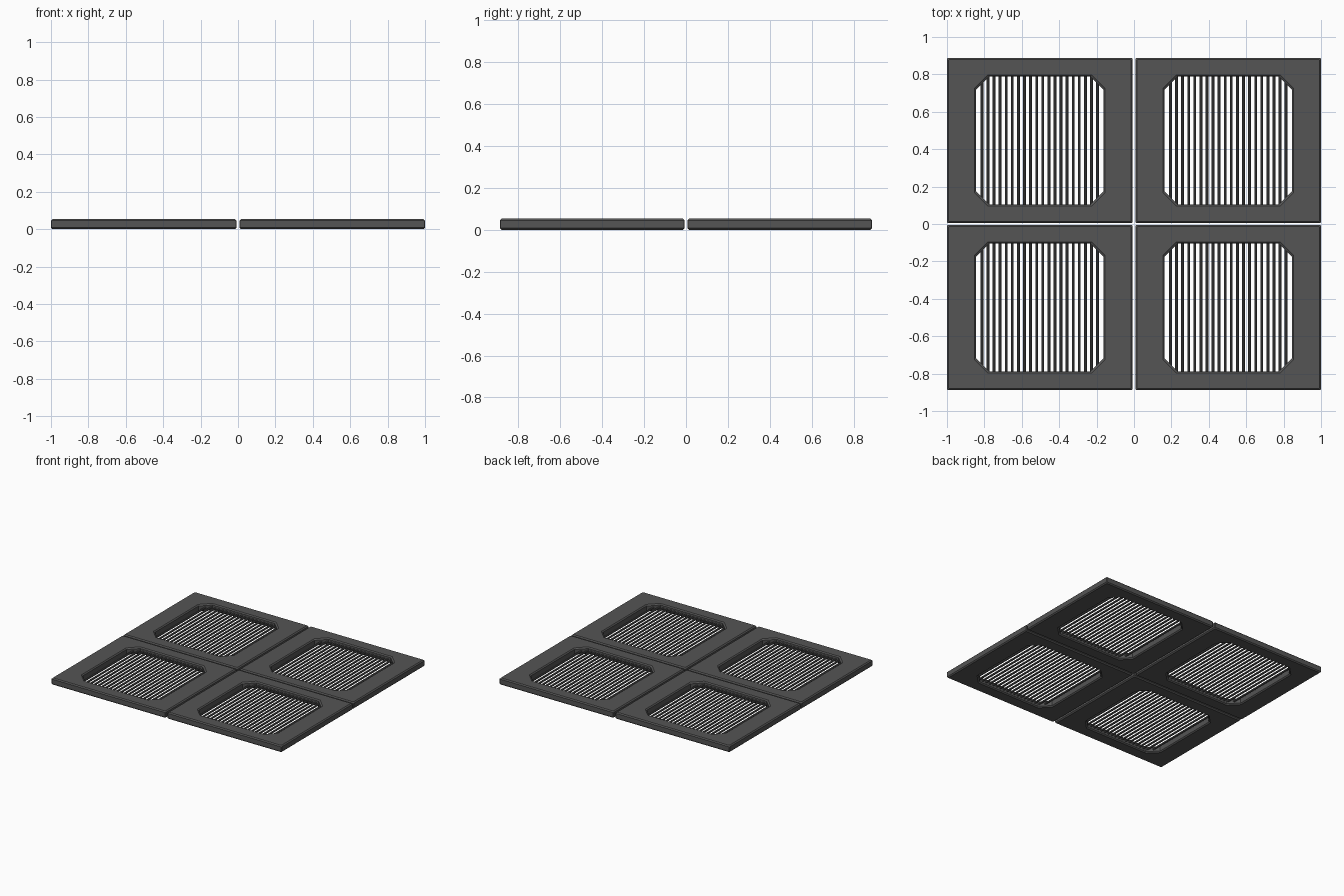
import bpy, bmesh, math
from mathutils import Matrix

cube = bpy.data.objects.get("Cube")
if cube:
    bpy.data.objects.remove(cube, do_unlink=True)

TILE_X, TILE_Y, HEIGHT = 0.992, 0.882, 0.053
HOLE_X, HOLE_Y, CORNER = 0.684, 0.684, 0.072
BARS, BAR_RADIUS = 20, 0.0075

metal = bpy.data.materials.new("dark_grey_metal")
metal.use_nodes = True
grey = (0.09, 0.09, 0.09, 1)
metal.diffuse_color = grey
metal.node_tree.nodes["Principled BSDF"].inputs["Base Color"].default_value = grey


def octagon(w, d, c):
    """Rectangle outline with clipped corners, anticlockwise."""
    x, y = w / 2, d / 2
    return [(x, y - c), (x - c, y), (c - x, y), (-x, y - c),
            (-x, c - y), (c - x, -y), (x - c, -y), (x, c - y)]


def make_object(name, bm, location):
    bmesh.ops.recalc_face_normals(bm, faces=bm.faces)
    mesh = bpy.data.meshes.new(name)
    bm.to_mesh(mesh)
    bm.free()
    mesh.materials.append(metal)
    obj = bpy.data.objects.new(name, mesh)
    obj.location = location
    bpy.context.collection.objects.link(obj)
    return obj


def frame(name, location):
    """Square tile with a clipped-corner opening and softened edges."""
    b = 0.008
    # Closed cross-section: (inset from each rim, height, is_inner)
    section = [(b, 0, False), (0, b, False), (0, HEIGHT - b, False), (b, HEIGHT, False),
               (b, HEIGHT, True), (0, HEIGHT - b, True), (0, b, True), (b, 0, True)]
    bm = bmesh.new()
    loops = []
    for inset, z, inner in section:
        if inner:
            pts = octagon(HOLE_X + 2 * inset, HOLE_Y + 2 * inset, CORNER)
        else:
            pts = octagon(TILE_X - 2 * inset, TILE_Y - 2 * inset, 0.004)
        loops.append([bm.verts.new((x, y, z)) for x, y in pts])
    for a, c in zip(loops, loops[1:] + loops[:1]):
        for i in range(8):
            j = (i + 1) % 8
            bm.faces.new((a[i], a[j], c[j], c[i]))
    return make_object(name, bm, location)


def grille(name, location):
    """Row of thin parallel rods, shortened at the clipped corners."""
    bm = bmesh.new()
    pitch = HOLE_X / (BARS + 1)
    for i in range(BARS):
        x = (i + 1) * pitch - HOLE_X / 2
        clip = max(0, CORNER - (HOLE_X / 2 - abs(x)))
        length = HOLE_Y - 2 * clip + 0.02
        place = Matrix.Translation((x, 0, HEIGHT / 2)) @ Matrix.Rotation(math.pi / 2, 4, "X")
        bmesh.ops.create_cone(bm, cap_ends=True, segments=8, radius1=BAR_RADIUS,
                              radius2=BAR_RADIUS, depth=length, matrix=place)
    return make_object(name, bm, location)


# Four identical tiles, two by two
for row, sy in (("front", -1), ("back", 1)):
    for side, sx in (("right", -1), ("left", 1)):
        spot = (sx * (1 - TILE_X / 2), sy * (0.888 - TILE_Y / 2), 0)
        frame(f"{row}_{side}_frame", spot)
        grille(f"{row}_{side}_grille", spot)
